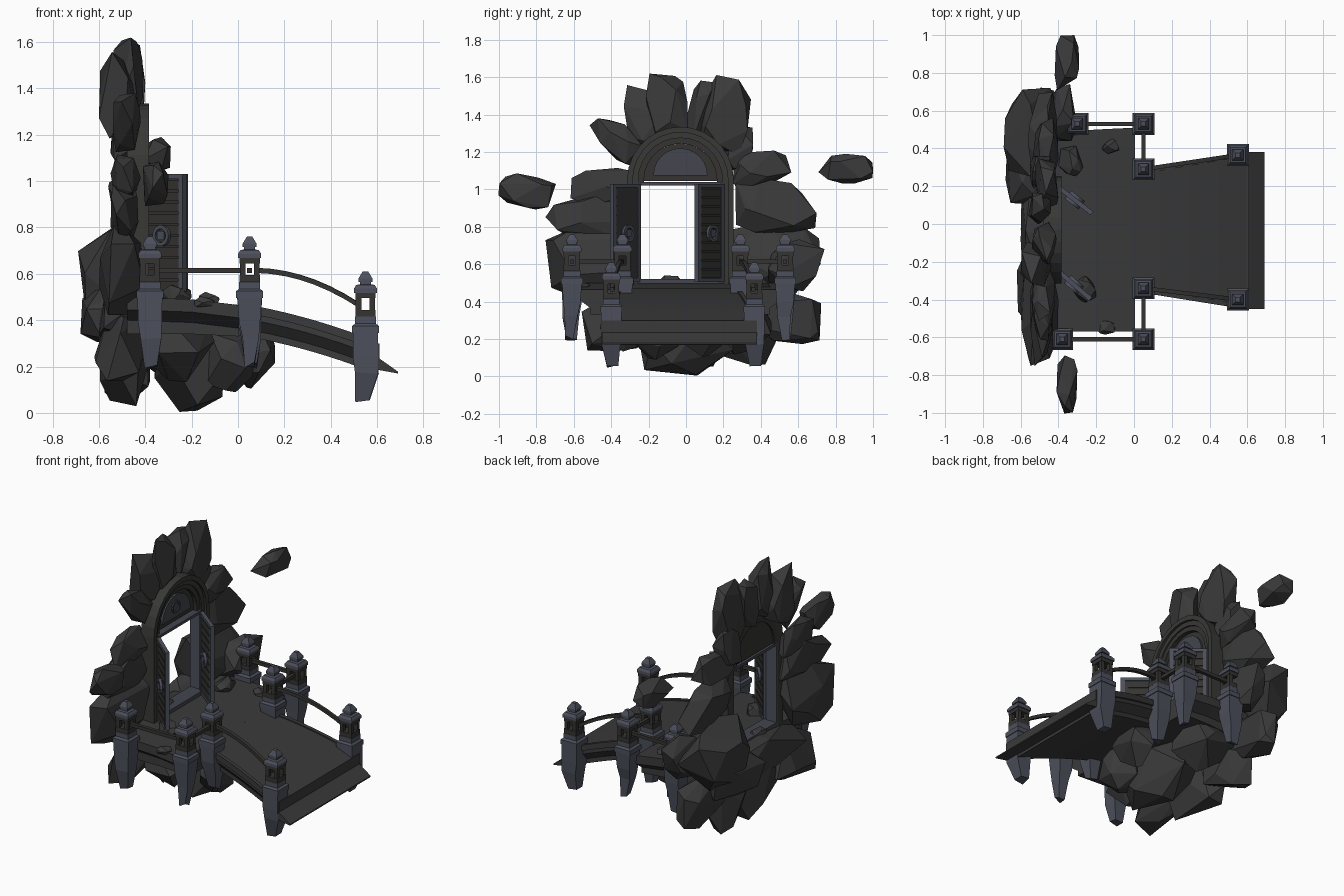
import bpy, bmesh, math, random
from mathutils import Vector, Matrix

if "Cube" in bpy.data.objects:
    bpy.data.objects.remove(bpy.data.objects["Cube"])

random.seed(5)


def material(name, rgb):
    m = bpy.data.materials.new(name)
    m.diffuse_color = (*rgb, 1)
    m.use_nodes = True
    m.node_tree.nodes["Principled BSDF"].inputs["Base Color"].default_value = m.diffuse_color
    return m


ROCK = material("dark rock", (0.042, 0.042, 0.042))
DECK = material("deck stone", (0.042, 0.042, 0.042))
BLUE = material("blue grey stone", (0.073, 0.08, 0.107))
PALE = material("fanlight stone", (0.056, 0.06, 0.077))
WOOD = material("dark wood", (0.035, 0.034, 0.032))
TRIM = material("arch stone", (0.040, 0.040, 0.038))


def finish(name, bm, mat, matrix=None):
    bmesh.ops.recalc_face_normals(bm, faces=bm.faces)
    me = bpy.data.meshes.new(name)
    bm.to_mesh(me)
    bm.free()
    me.materials.append(mat)
    ob = bpy.data.objects.new(name, me)
    bpy.context.collection.objects.link(ob)
    if matrix:
        ob.matrix_world = matrix
    return ob


def loft(name, rings, mat, matrix=None):
    """Skin a row of equal rings and cap both ends."""
    bm = bmesh.new()
    vs = [[bm.verts.new(p) for p in r] for r in rings]
    n = len(rings[0])
    for a, b in zip(vs, vs[1:]):
        for i in range(n):
            j = (i + 1) % n
            bm.faces.new((a[i], a[j], b[j], b[i]))
    bm.faces.new(vs[0][::-1])
    bm.faces.new(vs[-1])
    return finish(name, bm, mat, matrix)


def square(x, y, z, h):
    return [(x - h, y - h, z), (x + h, y - h, z), (x + h, y + h, z), (x - h, y + h, z)]


def box(name, x, y, z, mat, matrix=None):
    """Box from (min, max) pairs."""
    rings = [[(x[0], y[0], k), (x[1], y[0], k), (x[1], y[1], k), (x[0], y[1], k)] for k in z]
    return loft(name, rings, mat, matrix)


def ring(name, centre, r, t, axis, mat, matrix=None):
    """Closed ring with a square section."""
    bm = bmesh.new()
    u, v = (Vector((0, 1, 0)) if axis == 'X' else Vector((1, 0, 0))), Vector((0, 0, 1))
    w = u.cross(v)
    rows = []
    for i in range(14):
        d = u * math.cos(i * math.tau / 14) + v * math.sin(i * math.tau / 14)
        rows.append([bm.verts.new(Vector(centre) + d * (r + a * t) + w * b * t)
                     for a, b in ((-1, -1), (1, -1), (1, 1), (-1, 1))])
    for i in range(14):
        for k in range(4):
            a, b = rows[i], rows[(i + 1) % 14]
            bm.faces.new((a[k], a[(k + 1) % 4], b[(k + 1) % 4], b[k]))
    return finish(name, bm, mat, matrix)


def rock(name, y0, z0, y1, z1, w, x0, x1, tip=.55):
    """Chiselled boulder along an axis in the yz plane: hull of jittered rings fitted to its size."""
    pts = []
    for t, s, n in ((0, .8, 4), (.3, 1, 4), (.7, .95, 4), (1, tip, 3)):
        turn = random.uniform(0, math.tau)
        for i in range(n):
            ang = turn + (i + random.uniform(-.3, .3)) * math.tau / n
            k = s * random.uniform(1.1, 1.3)
            pts.append([t + random.uniform(-.14, .14), max(-s, min(s, k * math.cos(ang))),
                        max(-s, min(s, k * math.sin(ang)))])
    lo, hi = [min(c) for c in zip(*pts)], [max(c) for c in zip(*pts)]
    a, b = Vector((0, y0, z0)), Vector((0, y1, z1))
    side = Vector((1, 0, 0)).cross((b - a).normalized())
    bm = bmesh.new()
    for p in pts:
        t, c, d = [(p[i] - lo[i]) / (hi[i] - lo[i]) for i in range(3)]
        bm.verts.new(a.lerp(b, t) + side * (c - .5) * w + Vector((x0 + d * (x1 - x0), 0, 0)))
    res = bmesh.ops.convex_hull(bm, input=bm.verts)
    bmesh.ops.delete(bm, geom=list({v for v in res["geom_interior"] if isinstance(v, bmesh.types.BMVert)}),
                     context='VERTS')
    bmesh.ops.dissolve_limit(bm, angle_limit=math.radians(9), verts=bm.verts, edges=bm.edges)
    return finish(name, bm, ROCK)


# Boulders around the doorway: axis start y z, axis end y z, width, x range
upper = [(-.07, 1.26, -.13, 1.63, .22, -.54, -.41), (-.18, 1.2, -.25, 1.57, .22, -.6, -.44),
         (-.25, 1.16, -.48, 1.38, .17, -.54, -.42), (.05, 1.28, .12, 1.58, .14, -.56, -.44),
         (.18, 1.2, .24, 1.6, .26, -.53, -.4), (.24, 1.1, .56, 1.13, .18, -.54, -.4),
         (.25, .93, .70, .88, .29, -.56, -.4), (.25, 1.08, .31, 1.34, .15, -.55, -.43),
         (-.27, 1.02, -.62, 1.0, .2, -.55, -.42), (-.27, .88, -.75, .84, .24, -.55, -.43)]
lower = [(.24, .62, .72, .59, .42, -.69, -.4), (.3, .36, .73, .29, .28, -.56, -.4),
         (-.27, .64, -.74, .6, .4, -.6, -.4), (-.15, .33, -.55, .24, .3, -.62, -.4),
         (.15, .3, .46, .13, .3, -.58, -.38), (-.03, .44, 0, .04, .42, -.6, -.38),
         (-.42, .4, .4, .4, .22, -.6, -.4), (.1, .42, .55, .42, .24, -.68, -.42)]
# Boulders hanging under the deck
under = [(-.02, .36, .02, 0, .5, -.36, -.06), (.28, .4, .3, .12, .34, -.42, -.1),
         (-.28, .4, -.3, .13, .34, -.42, -.1), (.08, .36, .12, .11, .26, -.02, .16),
         (-.15, .36, -.17, .09, .26, -.14, .07)]
# Loose pieces: two floating, the rest lying on the deck
loose = [(-.71, .96, -1, 1.02, .17, -.41, -.3), (.71, 1.12, 1, 1.1, .16, -.42, -.29),
         (.33, .47, .34, .56, .16, -.40, -.27), (.40, .46, .43, .51, .08, -.17, -.08),
         (-.35, .47, -.34, .55, .14, -.33, -.2), (-.55, .45, -.54, .50, .08, -.2, -.1),
         (.47, .48, .7, .72, .26, -.46, -.3), (-.08, .47, -.08, .54, .12, -.5, -.42)]
for label, rows, tip in (("wall_rock", upper, .6), ("base_rock", lower, .7),
                         ("under_rock", under, .25), ("loose_rock", loose, .6)):
    for i, r in enumerate(rows):
        rock(f"{label}_{i}", *r, tip)


def slab(x, y0, y1, z, thick, tuck):
    """Deck section: upright edge on top, then tucked in below."""
    return [(x, y0, z), (x, y1, z), (x, y1, z - .055), (x, y1 - tuck, z - .1), (x, y1 - tuck, z - thick),
            (x, y0 + tuck, z - thick), (x, y0 + tuck, z - .1), (x, y0, z - .055)]


# Landing in front of the door, tucked in underneath
loft("landing", [slab(x, y0, y1, t, t - b, .06) for x, t, b, y0, y1 in (
    (-.48, .50, .34, -.57, .48), (-.2, .49, .34, -.57, .50), (.005, .465, .33, -.57, .51))], DECK)


# Sloping bridge deck, widening towards its end
def deck_z(x):
    return .466 - .16 * x - .2 * x * x


rows = []
for i in range(9):
    x = -.02 + i * .62 / 8
    rows.append(slab(x, -.345 - .16 * x, .27 + .17 * x, deck_z(x), .13, .04))
loft("bridge_deck", rows, DECK)
# Wedge-shaped step closing the bridge end
loft("bridge_end", [[(.58, y, .3), (.61, y, .3), (.61, y, .235), (.69, y, .178), (.69, y, .17), (.58, y, .19)]
                    for y in (-.45, .38)], DECK)
for y, s in ((-.345, -.16), (.27, .17)):
    loft("bridge_kerb", [[(x, y + s * x - .012, deck_z(x) - .03), (x, y + s * x + .012, deck_z(x) - .03),
                          (x, y + s * x + .012, deck_z(x) + .008), (x, y + s * x - .012, deck_z(x) + .008)]
                         for x in [.05 + .09 * k for k in range(7)]], DECK)


# Lantern posts on rough tapering stakes
def post(x, y, top, taper):
    def stack(name, mat, *st):
        loft(name, [square(x, y, top - d, h) for d, h in st], mat)
    body = []
    for d, h, slant in ((.555, .03 * taper, .016), (.44, .05 * taper, .008), (.37, .054 * taper ** .5, 0), (.25, .054, 0)):
        o = Vector((random.uniform(-1, 1), random.uniform(-1, 1), 0)) * slant
        body.append([Vector(p) + o + Vector((0, 0, random.uniform(-1, 1) * slant)) for p in square(x, y, top - d, h)])
    loft("post_body", body, BLUE)
    stack("post_collar", BLUE, (.265, .058), (.235, .058), (.225, .045), (.195, .045), (.19, .04))
    for sx in (-1, 1):
        for sy in (-1, 1):
            loft("lantern_bar", [square(x + sx * .03, y + sy * .03, top - d, .012) for d in (.195, .09)], WOOD)
    stack("lantern_sill", WOOD, (.195, .044), (.165, .044))
    stack("lantern_head", WOOD, (.115, .044), (.09, .044))
    stack("lantern_cap", BLUE, (.092, .05), (.074, .05), (.058, .04), (.055, .024), (.045, .024), (.045, .03),
          (.03, .03), (0, .012))


posts = [(-.30, .53, .76), (.05, .53, .76), (.05, .29, .76), (.55, .365, .61),
         (.55, -.40, .61), (.05, -.34, .76), (.05, -.61, .76), (-.38, -.61, .76)]
for p, taper in zip(posts, (.8, .7, .85, 1, 1, .85, .7, .9)):
    post(*p, taper)

# Railings between neighbouring posts; the bridge ones bow upward
for a, b in zip(posts, posts[1:]):
    if a[2] == b[2] == .61:
        continue
    if a[0] > b[0] and a[2] != b[2]:
        a, b = b, a
    p, q = Vector((a[0], a[1], a[2] - .145)), Vector((b[0], b[1], b[2] - .145))
    d = (q - p).normalized()
    d.z = 0
    p, q = p + d * .03, q - d * .03
    side = Vector((-d.y, d.x, 0)).normalized() * .011
    up = Vector((0, 0, .011))
    rings = []
    for k in range(8):
        t = k / 7
        c = p.lerp(q, t) + Vector((0, 0, .14 * t * (1 - t) if abs(p.z - q.z) > .05 else 0))
        rings.append([c - side - up, c + side - up, c + side + up, c - side + up])
    loft("railing", rings, WOOD)

# Arched door surround
CY, CZ = -.03, 1.05


def arch(name, r0, r1, x0, x1, base, mat):
    pts = [(1, base, 0)] + [(math.cos(a * math.pi / 14), CZ, math.sin(a * math.pi / 14)) for a in range(15)]
    pts.append((-1, base, 0))
    loft(name, [[(x, CY + c * r, z + s * r) for x, r in ((x0, r0), (x0, r1), (x1, r1), (x1, r0))]
                for c, z, s in pts], mat)


arch("outer_arch", .255, .285, -.48, -.385, .46, TRIM)
arch("middle_arch", .225, .258, -.48, -.4, .46, TRIM)
arch("fanlight_rim", .195, .228, -.48, -.41, 1.03, WOOD)


def half_disc(name, r, z0, x0, x1, mat):
    loft(name, [[(x, CY + r * math.cos(a * math.pi / 12), z0 + r * math.sin(a * math.pi / 12)) for a in range(13)]
                for x in (x0, x1)], mat)


half_disc("fanlight_back", .2, 1.045, -.47, -.435, WOOD)
half_disc("fanlight_plate", .145, 1.075, -.44, -.422, PALE)
ring("fanlight_ring", (-.42, -.04, 1.145), .035, .006, 'X', PALE)
box("transom", (-.48, -.395), (-.26, .2), (1.022, 1.04), PALE)
box("threshold", (-.48, -.385), (-.26, .2), (.47, .52), PALE)
for y in (-.258, .192):
    box("door_lining", (-.48, -.405), (y, y + .012), (.5, 1.03), BLUE)

# Two open doors, built in hinge space: x along the door, y through it
for hinge_y, ang in ((.195, -38), (-.25, -41)):
    m = Matrix.Translation((-.4, hinge_y, 0)) @ Matrix.Rotation(math.radians(ang), 4, 'Z')
    box("door_panel", (.01, .215), (-.006, .006), (.52, 1.015), WOOD, m)
    for u in (0, .2):
        box("door_stile", (u, u + .025), (-.013, .013), (.505, 1.03), BLUE, m)
    for z in (.505, 1.01):
        box("door_rail", (.02, .205), (-.012, .012), (z, z + .02), BLUE, m)
    for k in range(10):
        z = .53 + k * .048
        box("door_plank", (.025, .2), (-.011, .011), (z, z + .04), WOOD, m)
    for s in (-1, 1):
        ring("door_knocker", (.11, s * .02, .765), .038, .008, 'Y', BLUE, m)
        box("knocker_plate", (.09, .13), (s * .018 - .008, s * .018 + .008), (.745, .785), BLUE, m)
